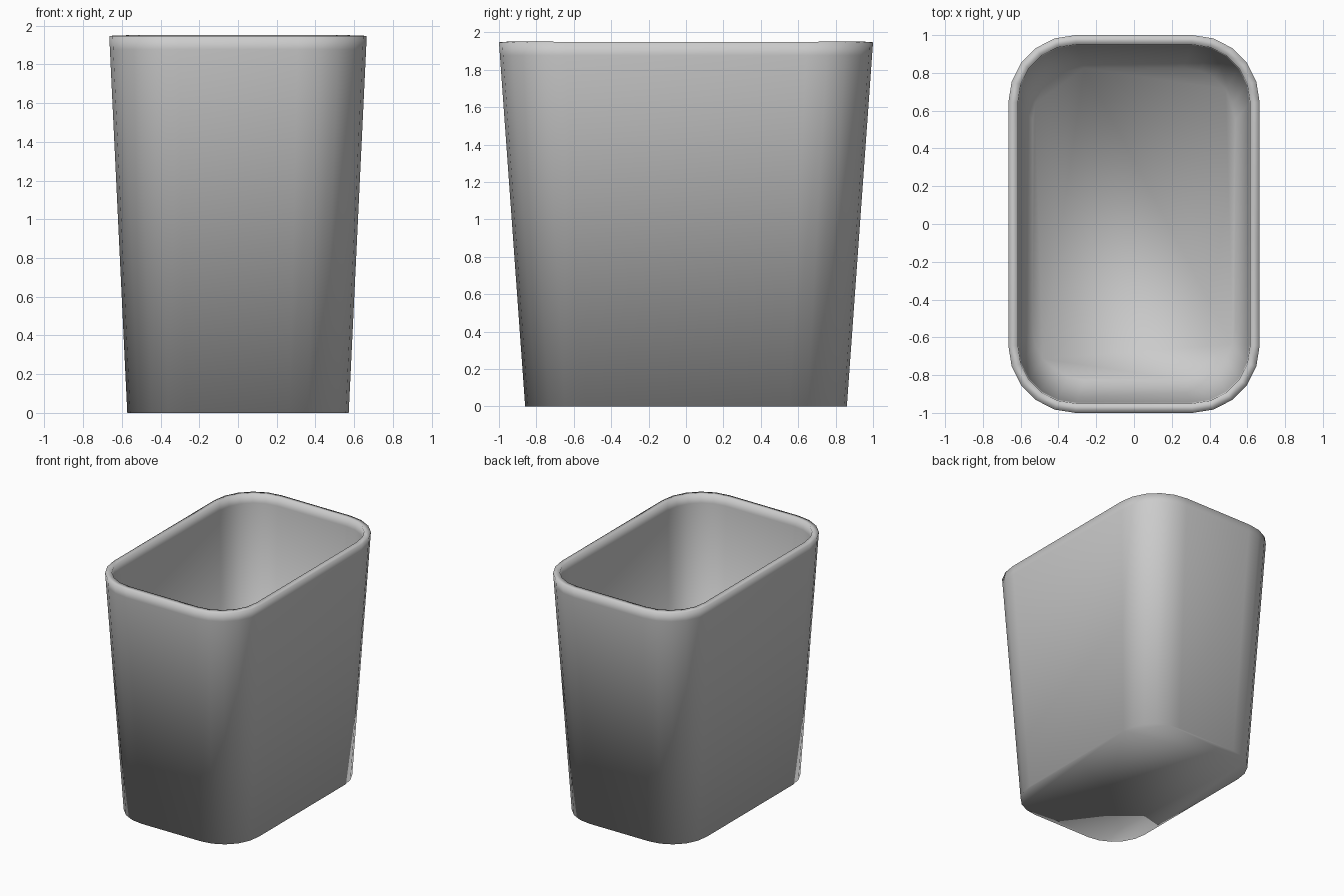
import bpy, bmesh
from math import sin, cos, pi

if "Cube" in bpy.data.objects:
    bpy.data.objects.remove(bpy.data.objects["Cube"])

HEIGHT = 1.947
HALF_X, HALF_Y, RADIUS = 0.665, 1.0, 0.355   # size at the rim
SEGMENTS = 5                                 # per corner
BASE_SCALE = 0.86


def ring(bm, z):
    """Rounded rectangle at height z, scaled by the wall taper."""
    s = BASE_SCALE + (1 - BASE_SCALE) * z / HEIGHT
    verts = []
    for corner, (sx, sy) in enumerate([(1, 1), (-1, 1), (-1, -1), (1, -1)]):
        for i in range(SEGMENTS + 1):
            a = (corner + i / SEGMENTS) * pi / 2
            x = sx * (HALF_X - RADIUS) + RADIUS * cos(a)
            y = sy * (HALF_Y - RADIUS) + RADIUS * sin(a)
            verts.append(bm.verts.new((x * s, y * s, z)))
    return verts


# Tapered outer shell with a closed floor and a support loop near the rim
bm = bmesh.new()
rings = [ring(bm, z) for z in (0, HEIGHT - 0.07, HEIGHT)]
for low, high in zip(rings, rings[1:]):
    for i in range(len(low)):
        j = (i + 1) % len(low)
        bm.faces.new((low[i], low[j], high[j], high[i]))
bm.faces.new(rings[0][::-1])

mesh = bpy.data.meshes.new("waste_bin")
bm.to_mesh(mesh)
bm.free()
mesh.shade_smooth()
waste_bin = bpy.data.objects.new("waste_bin", mesh)
bpy.context.collection.objects.link(waste_bin)

# Wall thickness, grown inward
wall = waste_bin.modifiers.new("wall_thickness", 'SOLIDIFY')
wall.thickness = 0.05
wall.offset = -1
